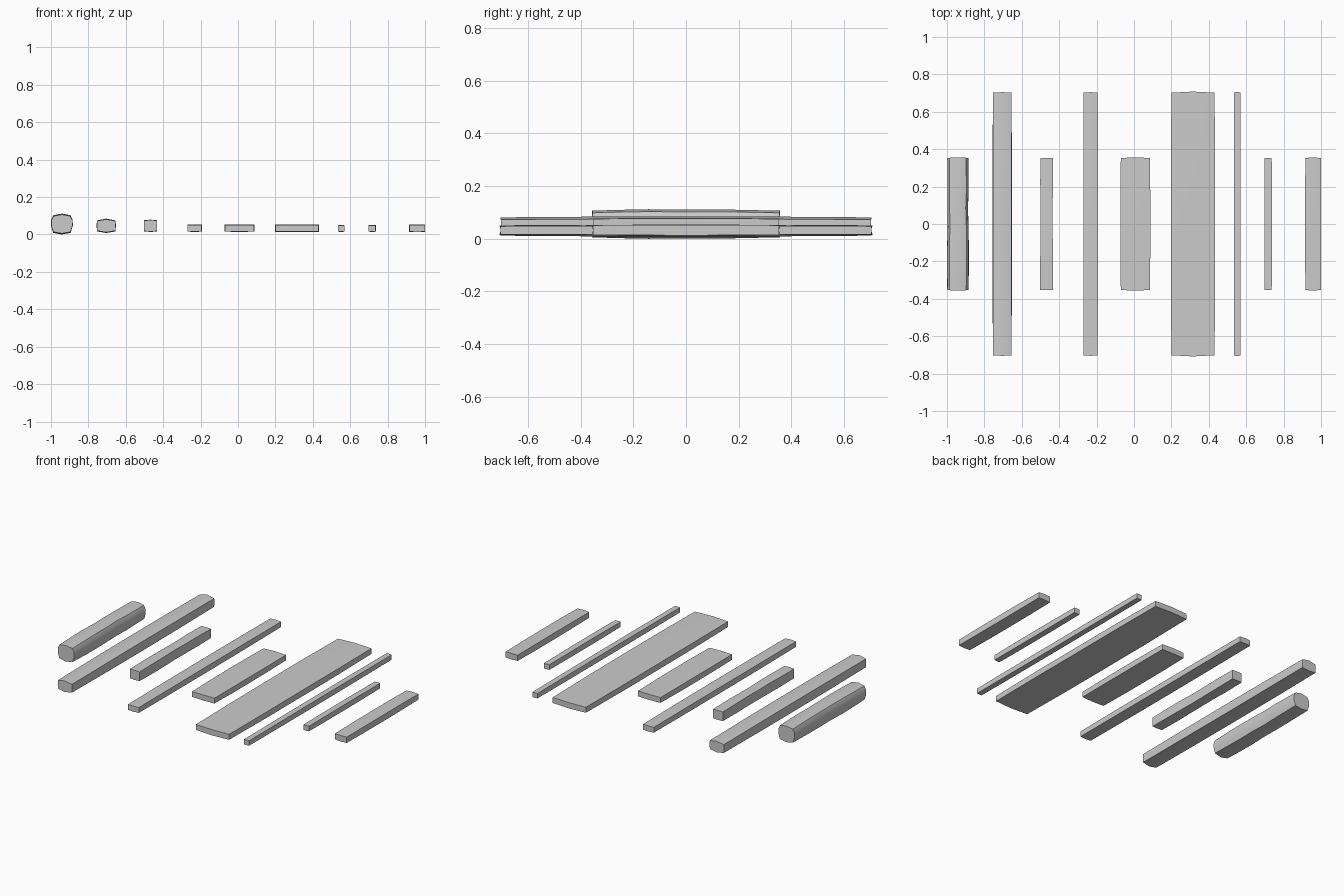
import bpy, bmesh

if "Cube" in bpy.data.objects:
    bpy.data.objects.remove(bpy.data.objects["Cube"])

# Cross-sections in unit half-width / half-height coordinates
ROUND = [(-1, -.15), (-.8, -.84), (0, -1), (.8, -.84), (1, -.15), (.98, .4),
         (.78, .84), (0, 1), (-.78, .84), (-.98, .4)]
CROWN = [(-1, 0), (-.96, -.78), (0, -1), (.96, -.78), (1, 0), (.97, .74), (0, 1), (-.97, .74)]
BOX = [(-1, 0), (-1, -.95), (0, -1), (1, -.95), (1, 0), (1, .95), (0, 1), (-1, .95)]

# Stations along the length: (t, width scale, height scale, sideways shift)
EVEN = [(-1, .97, .9, 0), (-.5, 1, .97, 0), (0, 1, 1, 0), (.5, 1, .97, 0), (1, .97, .9, 0)]
WORN = [(-1, .98, .93, 0), (-.6, 1, .98, 0), (-.3, .96, 1, .02), (0, .92, .97, -.02),
        (.3, .93, .97, .02), (.6, .98, .98, 0), (1, .98, .92, .01)]
LOG = [(-1, .97, .9, 0), (-.7, 1, .96, 0), (-.4, 1, 1, 0), (-.05, .96, .97, .02),
       (.25, .94, .98, -.02), (.5, .98, .97, .01), (1, .96, .9, 0)]


def timber(name, x0, x1, half_len, z0, z1, profile, stations, bulge=.003):
    """Loft a slightly irregular timber along y with gently bowed ends."""
    cx, cz = (x0 + x1) / 2, (z0 + z1) / 2
    hx, hz = (x1 - x0) / 2, (z1 - z0) / 2
    bm = bmesh.new()
    rings = []
    for t, sx, sz, dx in stations:
        ring = []
        for u, v in profile:
            end = bulge * (1 - u * u) * t if abs(t) == 1 else 0
            ring.append(bm.verts.new((cx + hx * (u * sx + dx), t * half_len + end, cz + hz * v * sz)))
        rings.append(ring)
    n = len(profile)
    for a, b in zip(rings, rings[1:]):
        for i in range(n):
            j = (i + 1) % n
            bm.faces.new((a[i], a[j], b[j], b[i]))
    bm.faces.new(rings[0])
    bm.faces.new(rings[-1])
    bmesh.ops.recalc_face_normals(bm, faces=bm.faces)
    mesh = bpy.data.meshes.new(name)
    bm.to_mesh(mesh)
    bm.free()
    obj = bpy.data.objects.new(name, mesh)
    bpy.context.collection.objects.link(obj)
    bpy.ops.object.select_all(action='DESELECT')
    obj.select_set(True)
    bpy.context.view_layer.objects.active = obj
    bpy.ops.object.shade_smooth_by_angle(angle=.6)


# Heavy timbers
timber("short_log", -1.0, -.883, .353, 0, .112, ROUND, LOG)
timber("long_beam", -.756, -.653, .702, .008, .085, CROWN, EVEN)
timber("short_beam", -.502, -.433, .352, .014, .079, BOX, WORN, .001)
# Planks
timber("long_narrow_plank", -.27, -.193, .702, .014, .053, BOX, EVEN)
timber("short_wide_plank", -.073, .087, .353, .014, .053, BOX, EVEN)
timber("long_wide_plank", .197, .434, .702, .013, .053, BOX, EVEN, .006)
# Thin battens and the end plank
timber("long_batten", .534, .57, .704, .014, .05, BOX, EVEN, .001)
timber("short_batten", .698, .737, .352, .014, .051, BOX, EVEN, .001)
timber("short_narrow_plank", .915, 1.0, .353, .012, .054, BOX, EVEN)
